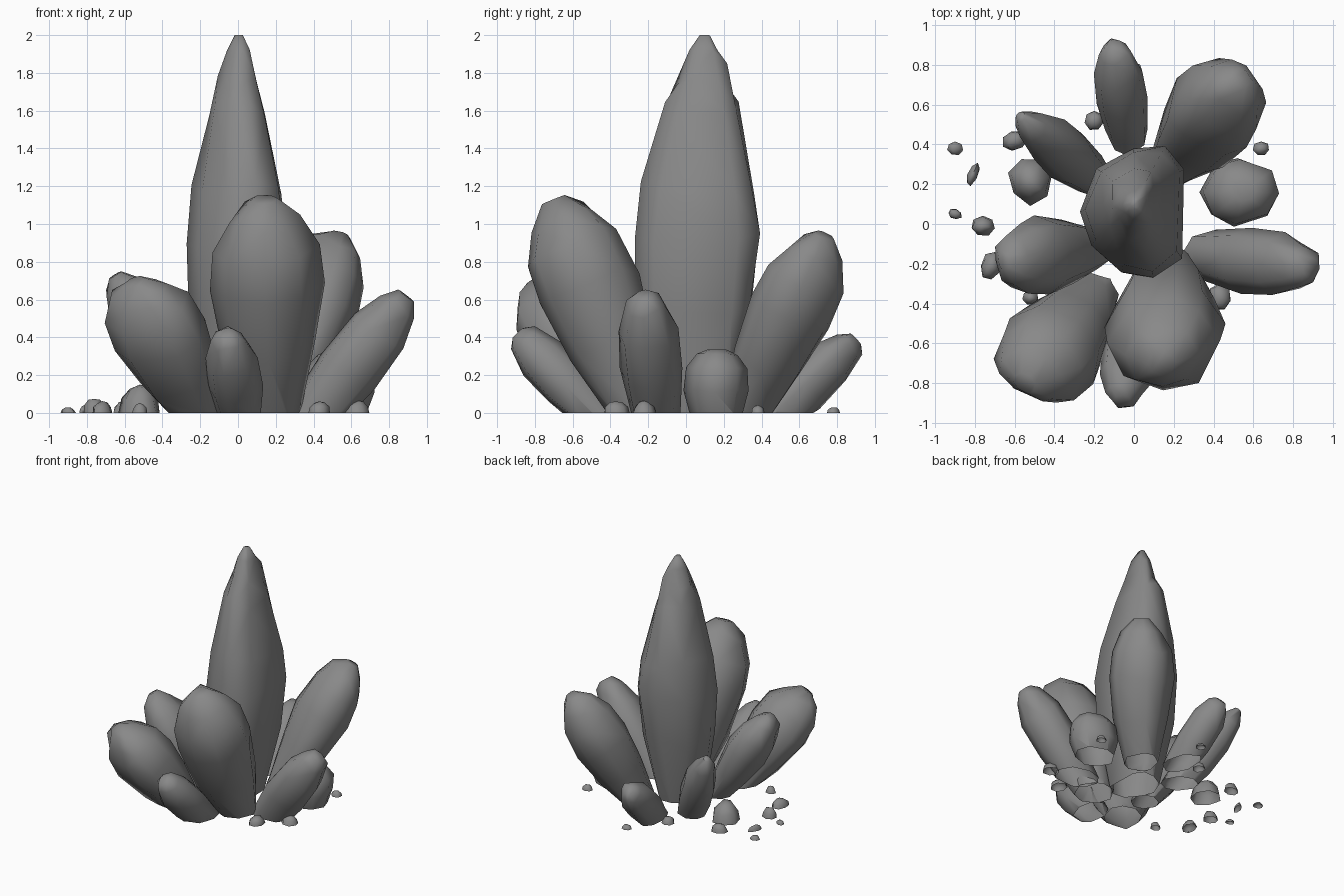
import bpy, bmesh, math, random
from mathutils import Vector

if "Cube" in bpy.data.objects:
    bpy.data.objects.remove(bpy.data.objects["Cube"], do_unlink=True)

stone = bpy.data.materials.new("grey_stone")
stone.use_nodes = True
stone.diffuse_color = (0.25, 0.25, 0.25, 1)
stone.node_tree.nodes["Principled BSDF"].inputs["Base Color"].default_value = (0.25, 0.25, 0.25, 1)

# Outlines: share of the length, share of the radius
SPIRE = [(-.1, .52), (0, .6), (.28, .92), (.46, 1), (.6, .9), (.8, .58), (.9, .39), (.96, .23), (1, .08)]
SHARD = [(-.25, .36), (0, .52), (.3, .83), (.58, 1), (.78, .92), (.92, .62), (1, .24)]
STUB = [(-.3, .65), (0, .8), (.35, 1), (.7, .95), (.92, .62), (1, .3)]
POINTED = [(-.3, .6), (0, .8), (.3, 1), (.6, .95), (.85, .62), (1, .2)]

# Lopsided cross-section of the spire
SPIRE_SECTION = [(.24, .2), (.15, .31), (0, .31), (-.18, .21), (-.27, 0), (-.2, -.16),
                 (-.06, -.31), (.1, -.33), (.24, -.23)]


def oval(width, depth, sides, rng):
    """Uneven oval cross-section."""
    angles = [(i + rng.uniform(-.2, .2)) * math.tau / sides for i in range(sides)]
    return [(math.cos(a) * width, math.sin(a) * depth) for a in angles]


def finish(name, bm):
    """Cut the part open at the ground and turn it into an object."""
    geom = bm.verts[:] + bm.edges[:] + bm.faces[:]
    bmesh.ops.bisect_plane(bm, geom=geom, plane_co=(0, 0, 0), plane_no=(0, 0, -1), clear_outer=True)
    bmesh.ops.recalc_face_normals(bm, faces=bm.faces[:])
    mesh = bpy.data.meshes.new(name)
    bm.to_mesh(mesh)
    bm.free()
    mesh.materials.append(stone)
    obj = bpy.data.objects.new(name, mesh)
    bpy.context.collection.objects.link(obj)
    bpy.ops.object.select_all(action='DESELECT')
    obj.select_set(True)
    bpy.context.view_layer.objects.active = obj
    bpy.ops.object.shade_smooth_by_angle(angle=math.radians(65))


def loft(name, base, tip, section, profile, rng):
    """Loft uneven rings of a cross-section along a tilted axis."""
    base, tip = Vector((*base, 0)), Vector(tip)
    axis = (tip - base).normalized()
    # side runs level across the lean, up completes the ring plane
    side = Vector((0, 0, 1)).cross(axis).normalized() if axis.z < .98 else Vector((1, 0, 0))
    up = axis.cross(side).normalized()
    bm = bmesh.new()
    rings = []
    for t, r in profile:
        ring = []
        for u, v in section:
            k = r * rng.uniform(.98, 1.07)
            slide = rng.uniform(-.03, .03) if 0 < t < .95 else 0
            ring.append(bm.verts.new(base.lerp(tip, t + slide) + (side * u + up * v) * k))
        rings.append(ring)
    sides = len(section)
    for low, high in zip(rings, rings[1:]):
        for i in range(sides):
            j = (i + 1) % sides
            bm.faces.new((low[i], low[j], high[j], high[i]))
    bm.faces.new(rings[-1])
    bmesh.ops.triangulate(bm, faces=bm.faces[:])
    finish(name, bm)


def crystal(name, base, tip, width, depth, profile=SHARD, seed=1):
    rng = random.Random(seed)
    loft(name, base, tip, oval(width, depth, 8, rng), profile, rng)


def pebble(name, x, y, rx, ry, height, turn=0, seed=1):
    """Half-buried uneven stone."""
    rng = random.Random(seed)
    bm = bmesh.new()
    bmesh.ops.create_uvsphere(bm, u_segments=7, v_segments=6, radius=1)
    c, s = math.cos(turn), math.sin(turn)
    for v in bm.verts:
        p = v.co * rng.uniform(.95, 1.1)
        px, py = p.x * rx, p.y * ry
        v.co = (x + px * c - py * s, y + px * s + py * c, p.z * height)
    finish(name, bm)


# Tall central spire
loft("central_spire", (-.01, .03), (.005, .1, 2), SPIRE_SECTION, SPIRE, random.Random(4))

# Leaning crystals around it
crystal("front_large_crystal", (.17, -.25), (.14, -.7, 1.13), .295, .265, seed=2)
crystal("front_right_crystal", (-.21, -.38), (-.55, -.8, .69), .255, .23, seed=3)
crystal("front_small_crystal", (.01, -.48), (-.06, -.89, .42), .143, .14, STUB, 5)
crystal("left_front_crystal", (.41, -.16), (.89, -.22, .62), .165, .17, STUB, 6)
crystal("left_stub_crystal", (.52, .16), (.55, .165, .335), .195, .17, STUB, 7)
crystal("back_left_crystal", (.19, .31), (.54, .73, .94), .245, .215, seed=8)
crystal("back_crystal", (-.04, .48), (-.1, .9, .39), .13, .135, STUB, 9)
crystal("back_right_crystal", (-.22, .25), (-.57, .54, .64), .13, .14, POINTED, 10)
crystal("right_crystal", (-.2, -.12), (-.65, -.19, .73), .195, .16, seed=11)

# Scattered stones: x, y, half sizes, height, turn
STONES = [
    (-.9, .38, .04, .035, .03, 0), (-.81, .25, .025, .06, .04, -.4),
    (-.9, .05, .035, .025, .03, -.3), (-.76, -.01, .06, .05, .075, 0),
    (-.72, -.21, .05, .07, .06, -.3), (-.52, -.37, .04, .035, .05, 0),
    (-.52, .22, .11, .12, .15, .4), (-.6, .42, .065, .05, .06, .3),
    (-.2, .52, .05, .05, .05, 0), (.64, .38, .04, .035, .04, 0),
    (.43, -.37, .06, .07, .06, 0), (.63, -.22, .065, .06, .065, 0),
    (0, .78, .04, .035, .03, 0),
]
for n, (x, y, rx, ry, h, turn) in enumerate(STONES, 1):
    pebble(f"stone_{n}", x, y, rx, ry, h, turn, n)
